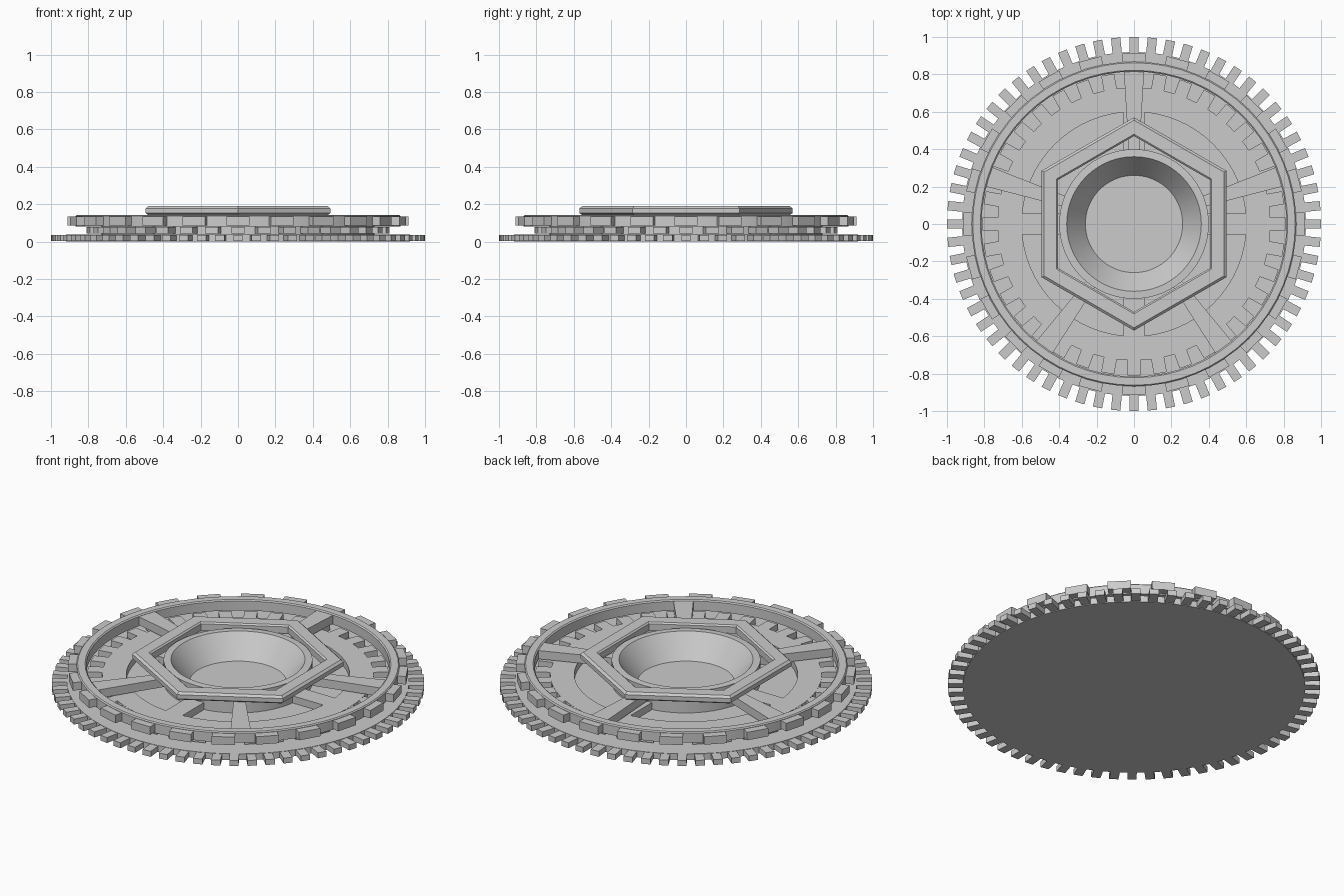
import bpy, bmesh
from math import sin, cos, pi, radians

if "Cube" in bpy.data.objects:
    bpy.data.objects.remove(bpy.data.objects["Cube"])


def finish(name, bm, smooth=False):
    bmesh.ops.recalc_face_normals(bm, faces=bm.faces)
    mesh = bpy.data.meshes.new(name)
    bm.to_mesh(mesh)
    bm.free()
    ob = bpy.data.objects.new(name, mesh)
    bpy.context.collection.objects.link(ob)
    if smooth:
        bpy.ops.object.select_all(action='DESELECT')
        ob.select_set(True)
        bpy.context.view_layer.objects.active = ob
        bpy.ops.object.shade_smooth_by_angle(angle=radians(30))
    return ob


def ring(name, profile, sides=64, smooth=True):
    """Turn a closed (radius, z) profile around the z axis."""
    bm = bmesh.new()
    loops = []
    for i in range(sides):
        a = pi / 2 + 2 * pi * i / sides
        loops.append([bm.verts.new((r * cos(a), r * sin(a), z)) for r, z in profile])
    n = len(profile)
    for i in range(sides):
        a, b = loops[i], loops[(i + 1) % sides]
        for j in range(n):
            k = (j + 1) % n
            bm.faces.new((a[j], b[j], b[k], a[k]))
    return finish(name, bm, smooth)


def bars(name, count, r0, r1, w0, w1, z0, z1):
    """Radial bars (teeth or spokes), width w0 at r0 and w1 at r1."""
    bm = bmesh.new()
    for i in range(count):
        a = pi / 2 + 2 * pi * i / count
        c, s = cos(a), sin(a)
        flat = [(r0, -w0 / 2), (r1, -w1 / 2), (r1, w1 / 2), (r0, w0 / 2)]
        lo, hi = [[bm.verts.new((c * u - s * v, s * u + c * v, z)) for u, v in flat]
                  for z in (z0, z1)]
        bm.faces.new(lo)
        bm.faces.new(hi)
        for j in range(4):
            k = (j + 1) % 4
            bm.faces.new((lo[j], lo[k], hi[k], hi[j]))
    return finish(name, bm)


# Base gear: solid disc with fine teeth
bm = bmesh.new()
bmesh.ops.create_cone(bm, cap_ends=True, segments=64, radius1=0.92, radius2=0.92, depth=0.038)
bmesh.ops.translate(bm, verts=bm.verts, vec=(0, 0, 0.019))
finish("base_disc", bm, True)
bars("base_teeth", 64, 0.90, 1.0, 0.05, 0.05, 0.004, 0.036)

# Middle gear: ring, teeth and four spokes
ring("middle_ring", [(0.60, 0.038), (0.73, 0.038), (0.73, 0.08), (0.60, 0.08)])
bars("middle_teeth", 36, 0.72, 0.81, 0.07, 0.07, 0.043, 0.079)
bars("middle_spokes", 4, 0.38, 0.61, 0.11, 0.11, 0.038, 0.08)

# Upper gear: raised rim, broad teeth and five tapered spokes
ring("upper_rim", [(0.815, 0.08), (0.868, 0.08), (0.868, 0.136),
                   (0.862, 0.142), (0.822, 0.142), (0.815, 0.136)])
bars("upper_teeth", 24, 0.85, 0.912, 0.12, 0.125, 0.087, 0.134)
bars("upper_spokes", 5, 0.38, 0.83, 0.055, 0.11, 0.085, 0.135)

# Hub: funnel-shaped bowl open down to the base disc
ring("hub_bowl", [(0.26, 0.038), (0.40, 0.038), (0.40, 0.168), (0.36, 0.17)])

# Hexagonal frame around the bowl
ring("hex_frame", [(0.47, 0.143), (0.555, 0.143), (0.57, 0.153), (0.57, 0.178),
                   (0.555, 0.19), (0.48, 0.19), (0.47, 0.182)], 6, False)
